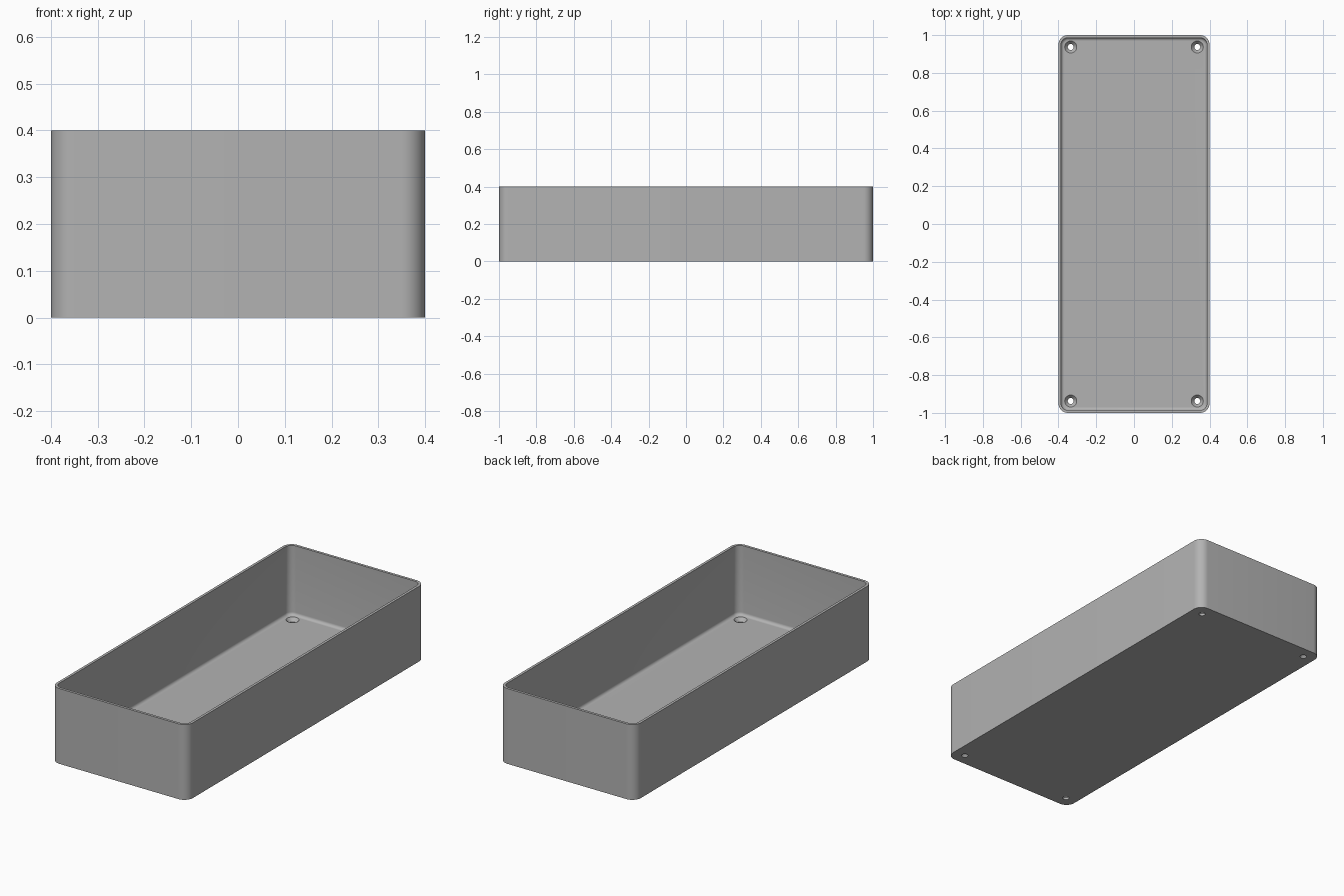
import bpy, bmesh
from math import sin, cos, pi

cube = bpy.data.objects.get("Cube")
if cube:
    bpy.data.objects.remove(cube, do_unlink=True)

HALF_X, HALF_Y, HEIGHT = 0.4, 1.0, 0.4
WALL, FLOOR, CORNER, FILLET = 0.014, 0.03, 0.05, 0.016
SCREW_X, SCREW_Y = 0.335, 0.937

grey = bpy.data.materials.new("plain grey")
grey.use_nodes = True
colour = (0.45, 0.45, 0.45, 1)
grey.diffuse_color = colour
grey.node_tree.nodes["Principled BSDF"].inputs["Base Color"].default_value = colour


def rounded_loop(bm, inset, z, steps=10):
    """Rounded rectangle, offset inward from the outside wall."""
    r = CORNER - inset
    loop = []
    for i, (sx, sy) in enumerate([(1, 1), (-1, 1), (-1, -1), (1, -1)]):
        for k in range(steps + 1):
            a = (i + k / steps) * pi / 2
            loop.append(bm.verts.new((sx * (HALF_X - CORNER) + r * cos(a),
                                      sy * (HALF_Y - CORNER) + r * sin(a), z)))
    return loop


def finish(name, bm):
    bmesh.ops.recalc_face_normals(bm, faces=bm.faces)
    mesh = bpy.data.meshes.new(name)
    bm.to_mesh(mesh)
    bm.free()
    mesh.materials.append(grey)
    obj = bpy.data.objects.new(name, mesh)
    bpy.context.collection.objects.link(obj)
    return obj


# Open tray: outside wall, rim, inside wall, curved floor edge
section = [(0, 0), (0, HEIGHT), (WALL, HEIGHT)]
for k in range(7):
    a = k / 6 * pi / 2
    section.append((WALL + FILLET * (1 - cos(a)), FLOOR + FILLET * (1 - sin(a))))
bm = bmesh.new()
loops = [rounded_loop(bm, inset, z) for inset, z in section]
for low, high in zip(loops, loops[1:]):
    for i in range(len(low)):
        j = (i + 1) % len(low)
        bm.faces.new((low[i], low[j], high[j], high[i]))
bm.faces.new(loops[0])
bm.faces.new(loops[-1])
tray = finish("tray", bm)

# Countersunk screw holes in the floor corners
hole_section = [(0.016, -0.02), (0.016, 0.012), (0.032, FLOOR), (0.032, FLOOR + 0.02)]
bm = bmesh.new()
for sx in (-1, 1):
    for sy in (-1, 1):
        rings = [[bm.verts.new((sx * SCREW_X + r * cos(k * pi / 16),
                                sy * SCREW_Y + r * sin(k * pi / 16), z))
                  for k in range(32)] for r, z in hole_section]
        for low, high in zip(rings, rings[1:]):
            for i in range(32):
                j = (i + 1) % 32
                bm.faces.new((low[i], low[j], high[j], high[i]))
        bm.faces.new(rings[0])
        bm.faces.new(rings[-1])
cutter = finish("screw_hole_cutter", bm)
cutter.hide_render = True

cut = tray.modifiers.new("screw holes", "BOOLEAN")
cut.operation = "DIFFERENCE"
cut.solver = "EXACT"
cut.object = cutter

bpy.ops.object.select_all(action="DESELECT")
tray.select_set(True)
bpy.context.view_layer.objects.active = tray
bpy.ops.object.modifier_apply(modifier=cut.name)
bpy.data.objects.remove(cutter, do_unlink=True)
bpy.ops.object.shade_smooth_by_angle(angle=pi / 6)
